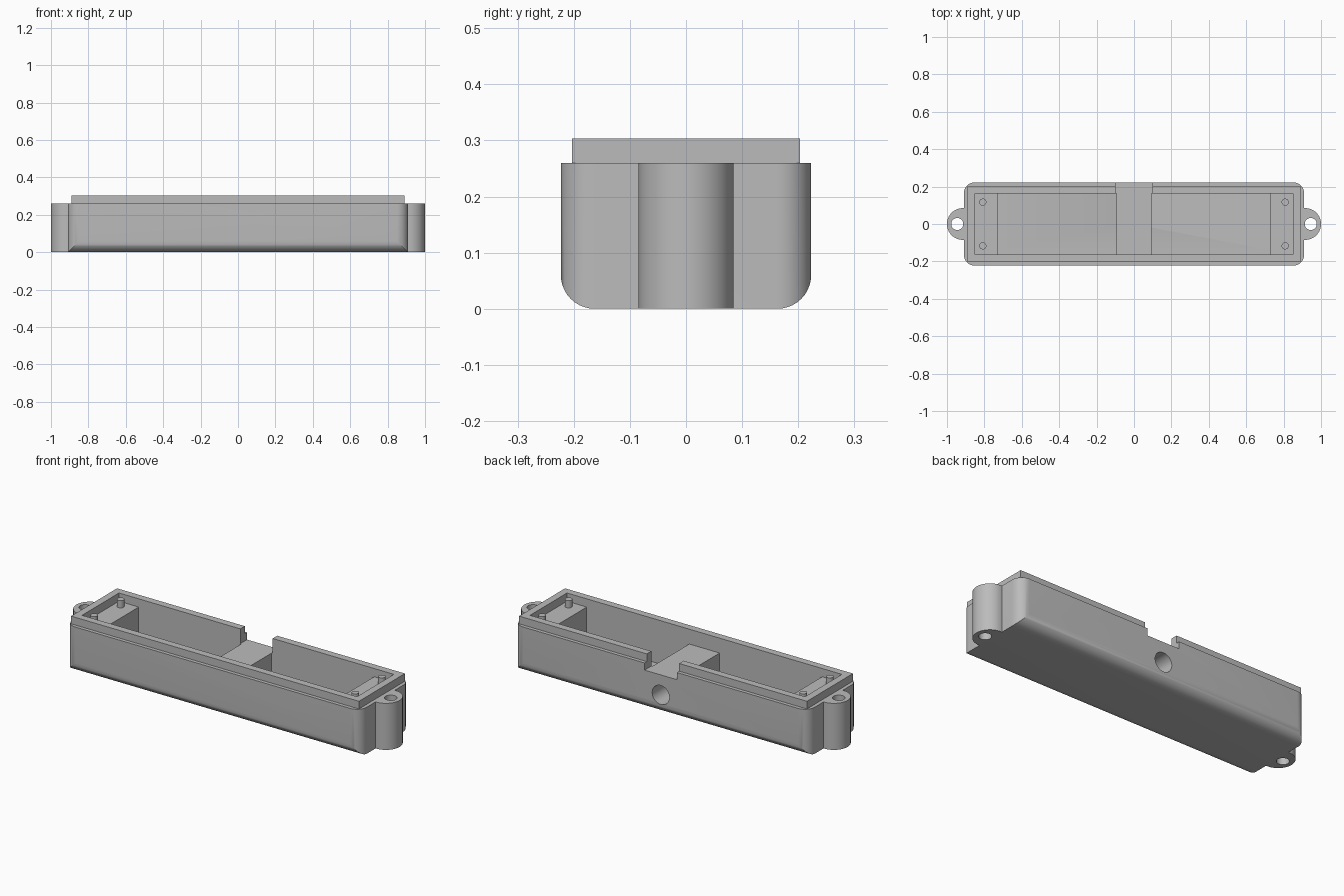
import bpy, bmesh
from math import sin, cos, pi, radians
from mathutils import Matrix

if "Cube" in bpy.data.objects:
    bpy.data.objects.remove(bpy.data.objects["Cube"], do_unlink=True)

grey = bpy.data.materials.new("matte grey")
grey.use_nodes = True
colour = (0.5, 0.5, 0.5, 1)
grey.diffuse_color = colour
grey.node_tree.nodes["Principled BSDF"].inputs["Base Color"].default_value = colour


def prism(name, outline, lo, hi, turn=None):
    """Extrude a 2D outline from lo to hi along z, then turn it."""
    bm = bmesh.new()
    face = bm.faces.new([bm.verts.new((x, y, lo)) for x, y in outline])
    top = bmesh.ops.extrude_face_region(bm, geom=[face])["geom"]
    bmesh.ops.translate(bm, vec=(0, 0, hi - lo),
                        verts=[g for g in top if isinstance(g, bmesh.types.BMVert)])
    bmesh.ops.recalc_face_normals(bm, faces=bm.faces)
    if turn:
        bm.transform(turn)
    mesh = bpy.data.meshes.new(name)
    bm.to_mesh(mesh)
    bm.free()
    mesh.materials.append(grey)
    obj = bpy.data.objects.new(name, mesh)
    bpy.context.collection.objects.link(obj)
    return obj


def arc(cx, cy, r, start, end, steps):
    return [(cx + r * cos(start + (end - start) * i / steps),
             cy + r * sin(start + (end - start) * i / steps)) for i in range(steps + 1)]


def circle(cx, cy, r, steps=40):
    return arc(cx, cy, r, 0, 2 * pi, steps)[:-1]


def rect(x0, x1, y0, y1):
    return [(x0, y0), (x1, y0), (x1, y1), (x0, y1)]


def box(name, x0, x1, y0, y1, z0, z1):
    return prism(name, rect(x0, x1, y0, y1), z0, z1)


def activate(obj):
    bpy.ops.object.select_all(action="DESELECT")
    obj.select_set(True)
    bpy.context.view_layer.objects.active = obj


def combine(obj, tool, operation="DIFFERENCE"):
    """Apply a boolean and discard the tool."""
    activate(obj)
    mod = obj.modifiers.new("combine", "BOOLEAN")
    mod.object, mod.operation, mod.solver = tool, operation, "EXACT"
    bpy.ops.object.modifier_apply(modifier=mod.name)
    bpy.data.objects.remove(tool, do_unlink=True)


def smooth(obj):
    activate(obj)
    bpy.ops.object.shade_smooth_by_angle(angle=radians(30))


HX, HY, TOP, RIM = 0.91, 0.223, 0.26, 0.303
IX, IY, FLOOR, NOTCH = 0.85, 0.163, 0.06, 0.22
R = 0.06

# Case body: rounded plan crossed with a profile rounded along its lower edges
plan = []
for k, (sx, sy) in enumerate([(1, 1), (-1, 1), (-1, -1), (1, -1)]):
    plan += arc(sx * (HX - R), sy * (HY - R), R, k * pi / 2, (k + 1) * pi / 2, 10)
body = prism("case_body", plan, 0, TOP)
profile = [(HY, 0.4), (-HY, 0.4)]
profile += arc(-HY + R, R, R, pi, 1.5 * pi, 10) + arc(HY - R, R, R, 1.5 * pi, 2 * pi, 10)
along_x = Matrix(((0, 0, 1, 0), (1, 0, 0, 0), (0, 1, 0, 0), (0, 0, 0, 1)))
combine(body, prism("profile_tool", profile, -1.1, 1.1, along_x), "INTERSECT")

# Raised rim, cavity and rear cable notch
combine(body, box("rim_tool", -0.89, 0.89, -0.203, 0.203, 0.2, RIM), "UNION")
combine(body, box("cavity_tool", -IX, IX, -IY, IY, FLOOR, 0.5))
combine(body, box("notch_tool", -0.1, 0.1, 0.1, 0.3, NOTCH, 0.5))

# Central block, drilled from the back together with the wall
block = box("centre_block", -0.094, 0.094, -IY, IY, 0.03, NOTCH)
to_back = Matrix.Rotation(radians(90), 4, "X")
for part in (body, block):
    combine(part, prism("drill_tool", circle(0, 0.108, 0.053), -0.3, 0, to_back))
    smooth(part)

for side, s in (("left", 1), ("right", -1)):
    # End shelf with two locating pins
    x0, x1 = sorted((s * 0.728, s * IX))
    box(side + "_end_shelf", x0, x1, -IY, IY, FLOOR, 0.257)
    for end, y in (("front", -0.117), ("back", 0.117)):
        smooth(prism(f"{side}_{end}_pin", circle(s * 0.808, y, 0.019, 24), 0.25, 0.298))

    # Mounting lug with a screw hole
    outline = [(s * 0.9, 0.085), (s * 0.9, -0.085)]
    outline += [(s * x, y) for x, y in arc(0.915, 0, 0.085, -pi / 2, pi / 2, 32)]
    lug = prism(side + "_mounting_lug", outline, 0, TOP)
    combine(lug, prism("hole_tool", circle(s * 0.945, 0, 0.032), -0.1, 0.5))
    smooth(lug)
